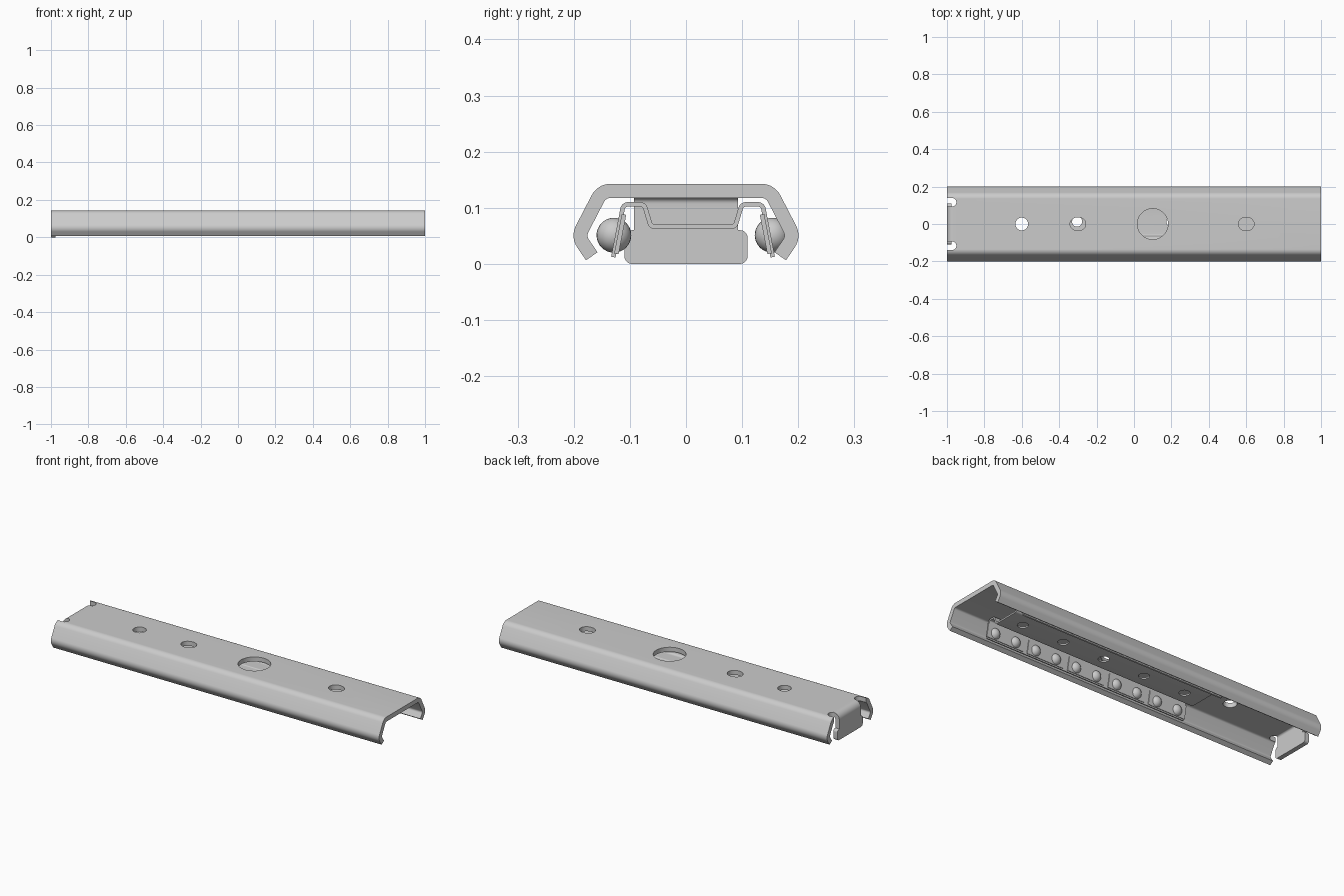
import bpy, bmesh, math
from mathutils import Vector

if "Cube" in bpy.data.objects:
    bpy.data.objects.remove(bpy.data.objects["Cube"])


def fillet(points, radius, closed=False, steps=8):
    """Round the corners of a 2D path."""
    pts = [Vector(p) for p in points]
    out = []
    for i, p in enumerate(pts):
        if not closed and i in (0, len(pts) - 1):
            out.append(p)
            continue
        a = (pts[i - 1] - p).normalized()
        b = (pts[(i + 1) % len(pts)] - p).normalized()
        half = a.angle(b) / 2
        centre = p + (a + b).normalized() * radius / math.sin(half)
        reach = radius / math.tan(half)
        start, end = p + a * reach - centre, p + b * reach - centre
        sweep = math.pi - 2 * half
        for k in range(steps + 1):
            t = k / steps
            arc = start * math.sin((1 - t) * sweep) + end * math.sin(t * sweep)
            out.append(centre + arc / math.sin(sweep))
    return out


def ribbon(path, thickness):
    """Give a 2D centreline a constant sheet thickness."""
    path = [Vector(p) for p in path]
    left, right = [], []
    for i, p in enumerate(path):
        d1 = (p - path[max(i - 1, 0)]).normalized()
        d2 = (path[min(i + 1, len(path) - 1)] - p).normalized()
        d = (d1 + d2).normalized()
        miter = max(d.dot(d1), d.dot(d2))
        n = Vector((-d.y, d.x)) * thickness / 2 / miter
        left.append(p + n)
        right.append(p - n)
    return left + right[::-1]


def mirrored(half):
    """Complete a right-hand half path across the centre."""
    return [(-u, v) for u, v in half[::-1]] + list(half)


def smooth(obj):
    bpy.ops.object.select_all(action="DESELECT")
    obj.select_set(True)
    bpy.context.view_layer.objects.active = obj
    bpy.ops.object.shade_smooth_by_angle(angle=math.radians(30))


def prism(name, outline, axis, start, end):
    """Extrude a 2D outline along an axis."""
    bm = bmesh.new()
    place = {"x": lambda u, v: (start, u, v),
             "y": lambda u, v: (u, start, v),
             "z": lambda u, v: (u, v, start)}[axis]
    face = bm.faces.new([bm.verts.new(place(u, v)) for u, v in outline])
    grown = bmesh.ops.extrude_face_region(bm, geom=[face])["geom"]
    move = Vector([end - start if c == axis else 0 for c in "xyz"])
    bmesh.ops.translate(bm, vec=move, verts=[g for g in grown if isinstance(g, bmesh.types.BMVert)])
    bmesh.ops.recalc_face_normals(bm, faces=bm.faces)
    mesh = bpy.data.meshes.new(name)
    bm.to_mesh(mesh)
    bm.free()
    obj = bpy.data.objects.new(name, mesh)
    bpy.context.collection.objects.link(obj)
    smooth(obj)
    return obj


def oval(x, y, rx, ry, count=48):
    turns = [2 * math.pi * i / count for i in range(count)]
    return [(x + rx * math.cos(t), y + ry * math.sin(t)) for t in turns]


def cut(obj, outlines, low, high):
    """Punch vertical openings through a part."""
    for outline in outlines:
        cutter = prism("cutter", outline, "z", low, high)
        cutter.hide_render = True
        mod = obj.modifiers.new("punch", "BOOLEAN")
        mod.operation, mod.solver, mod.object = "DIFFERENCE", "EXACT", cutter
        bpy.context.view_layer.objects.active = obj
        bpy.ops.object.modifier_move_to_index(modifier=mod.name, index=0)
        bpy.ops.object.modifier_apply(modifier=mod.name)
        bpy.data.objects.remove(cutter)
    smooth(obj)


# Outer rail: bent sheet with curled lips
SHEET = 0.025
rail_half = [(0.150, 0.130), (0.192, 0.049), (0.168, 0.0135)]
rail_path = fillet(mirrored(rail_half), 0.025)
rail = prism("outer_rail", ribbon(rail_path, SHEET), "x", -1, 1)

# Rail holes, and the notches either side of the end tab
openings = [oval(-0.6, 0, 0.034, 0.034), oval(-0.3, 0, 0.042, 0.036),
            oval(0.1, 0, 0.082, 0.082), oval(0.6, 0, 0.042, 0.036)]
openings.append([(-1.1, -0.0935), (-0.95, -0.0935), (-0.95, 0.0935), (-1.1, 0.0935)])
for side in (-1, 1):
    y = side * 0.116
    arc = [math.pi * (i / 16 - 0.5) for i in range(17)]
    slot = [(-0.973 + 0.023 * math.cos(t), y + 0.023 * math.sin(t)) for t in arc]
    openings.append([(-1.1, y - 0.023)] + slot + [(-1.1, y + 0.023)])
cut(rail, openings, 0.105, 0.2)

# Bent-down end tab
bend = fillet([(-0.95, 0.130), (-0.9875, 0.130), (-0.9875, 0.1)], 0.0225)
prism("end_tab_bend", ribbon(bend, SHEET), "y", -0.093, 0.093)
foot = fillet([(0.093, 0.06), (0.11, 0.06), (0.11, 0), (-0.11, 0),
               (-0.11, 0.06), (-0.093, 0.06)], 0.014)
prism("end_tab_stop", [(0.093, 0.1)] + foot + [(-0.093, 0.1)], "x", -1, -0.975)

# Ball retainer: thin folded strip sitting inside the rail
SHIFT = 0.0125
MIDDLE, PITCH = 0.2, 0.252
cage_half = [(0.075, 0.066), (0.087, 0.106), (0.124, 0.106), (0.142, 0.012)]
cage_path = [(p[0] + SHIFT, p[1]) for p in fillet(mirrored(cage_half), 0.01)]
cage = prism("ball_retainer", ribbon(cage_path, 0.008), "x", -0.415, 0.81)
cut(cage, [oval(MIDDLE + k * PITCH, SHIFT, 0.027, 0.027) for k in range(-2, 3)], 0.04, 0.09)

# Raised panels and ball pairs along both retainer legs
for side, label in ((-1, "front"), (1, "back")):
    leg = [(SHIFT + side * 0.123, 0.088), (SHIFT + side * 0.1365, 0.018)]
    for k in range(-2, 3):
        x = MIDDLE + k * PITCH
        prism(f"{label}_panel", ribbon(leg, 0.008), "x", x - 0.113, x + 0.113)
        for step in (-0.25, 0.25):
            bpy.ops.mesh.primitive_uv_sphere_add(
                segments=24, ring_count=16, radius=0.031,
                location=(x + step * PITCH, SHIFT + side * 0.141, 0.051))
            ball = bpy.context.object
            ball.name = f"{label}_ball"
            bpy.ops.object.shade_smooth()
